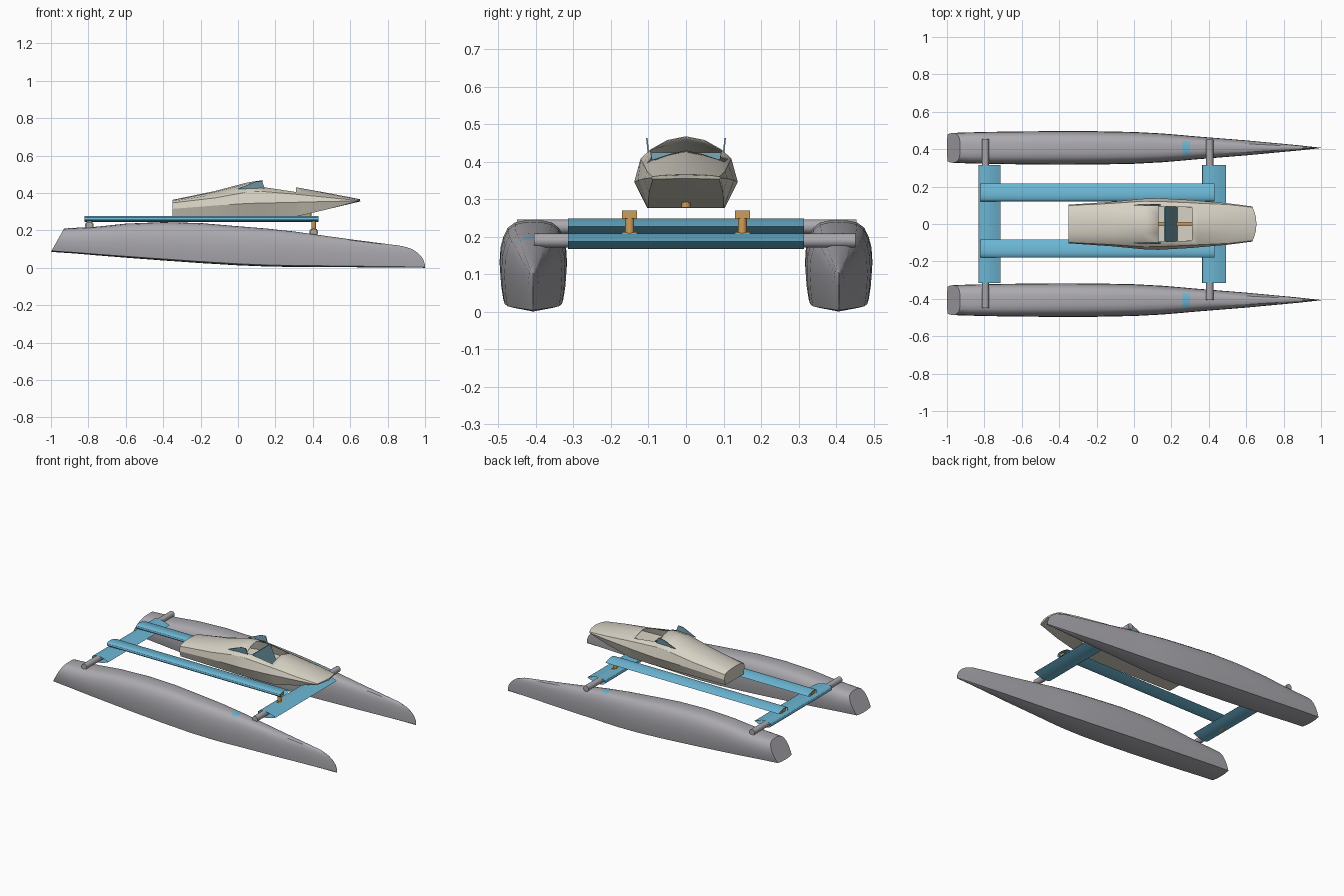
import bpy, bmesh, math

cube = bpy.data.objects.get("Cube")
if cube:
    bpy.data.objects.remove(cube, do_unlink=True)


def material(name, rgb):
    m = bpy.data.materials.new(name)
    m.use_nodes = True
    m.diffuse_color = (*rgb, 1)
    m.node_tree.nodes["Principled BSDF"].inputs["Base Color"].default_value = (*rgb, 1)
    return m


GREY = material("hull_grey", (0.41, 0.40, 0.43))
CREAM = material("pod_cream", (0.68, 0.64, 0.55))
BLUE = material("beam_blue", (0.15, 0.47, 0.66))
ORANGE = material("clamp_orange", (0.60, 0.34, 0.10))
GLASS = material("glass_blue", (0.16, 0.32, 0.39))


def finish(name, bm, mats, angle=30):
    bmesh.ops.recalc_face_normals(bm, faces=bm.faces)
    mesh = bpy.data.meshes.new(name)
    bm.to_mesh(mesh)
    bm.free()
    for m in mats:
        mesh.materials.append(m)
    ob = bpy.data.objects.new(name, mesh)
    bpy.context.collection.objects.link(ob)
    bpy.ops.object.select_all(action='DESELECT')
    ob.select_set(True)
    bpy.context.view_layer.objects.active = ob
    bpy.ops.object.shade_smooth_by_angle(angle=math.radians(angle))
    return ob


def loft(rings, caps=True):
    """Skin a row of closed rings."""
    bm = bmesh.new()
    rows = [[bm.verts.new(p) for p in ring] for ring in rings]
    n = len(rows[0])
    for a, b in zip(rows, rows[1:]):
        for i in range(n):
            j = (i + 1) % n
            bm.faces.new((a[i], a[j], b[j], b[i]))
    if caps:
        bm.faces.new(rows[0])
        bm.faces.new(rows[-1])
    return bm


def mirrored(half):
    """Close a half section that starts and ends on the centre line."""
    return half + [(x, -y, z) for x, y, z in half[-2:0:-1]]


def box(name, centre, size, mat):
    bm = bmesh.new()
    bmesh.ops.create_cube(bm, size=1)
    for v in bm.verts:
        v.co = [c + k * s for c, k, s in zip(centre, v.co, size)]
    return finish(name, bm, [mat])


def rod(name, start, end, radius, mat, sides=16):
    """Round bar along y or z, from start to end."""
    rings = []
    for p in (start, end):
        ring = []
        for i in range(sides):
            a = 2 * math.pi * i / sides
            c, s = radius * math.cos(a), radius * math.sin(a)
            if start[1] != end[1]:
                ring.append((p[0] + c, p[1], p[2] + s))
            else:
                ring.append((p[0] + c, p[1] + s, p[2]))
        rings.append(ring)
    return finish(name, loft(rings), [mat])


# Floats: x, half width, keel height, deck height
HULL = [(-1, .080, .085, .21), (-.88, .083, .077, .213), (-.75, .086, .066, .220),
        (-.6, .088, .054, .236), (-.4, .090, .039, .244), (-.2, .089, .025, .239),
        (0, .085, .013, .222), (.15, .077, .007, .210), (.26, .068, .005, .198),
        (.30, .064, .005, .194), (.45, .052, .004, .173), (.6, .040, .003, .152),
        (.75, .026, .002, .133), (.88, .014, .001, .116), (1, .001, .0, .100)]
SECTION = [(0, 0), (.5, .01), (.9, .04), (.96, .2), (1, .45), (.97, .65),
           (.89, .78), (.76, .9), (.55, .97), (.28, .995), (0, 1)]


def make_hull(name, cy):
    rings = []
    for x, w, lo, hi in HULL:
        half = []
        for fy, fz in SECTION:
            rake = .07 * fz if x == -1 else -.07 * fz ** 2.5 if x == 1 else 0
            half.append((x + rake, w * fy, lo + (hi - lo) * fz))
        rings.append([(px, py + cy, pz) for px, py, pz in mirrored(half)])
    bm = loft(rings)
    # Blue patch painted on the foredeck
    for f in bm.faces:
        c = f.calc_center_median()
        if .26 < c.x < .30 and abs(c.y - cy) < .036 and c.z > .15:
            f.material_index = 1
    finish(name, bm, [GREY, BLUE])


make_hull("left_hull", .407)
make_hull("right_hull", -.407)

# Streamlined fairings, open at both ends
FOIL = [(-.36, 0), (-.34, .4), (-.27, .75), (-.15, .95), (0, 1),
        (.2, .85), (.42, .5), (.64, 0)]
FOIL_RING = FOIL + [(u, -t) for u, t in FOIL[-2:0:-1]]


def fairing(name, along_x, ends, at, z, chord, thick):
    rings = []
    for e in ends:
        ring = []
        for u, t in FOIL_RING:
            p = at + u * chord
            ring.append((e, p, z + t * thick) if along_x else (p, e, z + t * thick))
        rings.append(ring)
    finish(name, loft(rings, caps=False), [BLUE])


fairing("fore_cross_fairing", False, (-.315, .315), .41, .188, .128, .021)
fairing("aft_cross_fairing", False, (-.315, .315), -.79, .227, .118, .021)
rod("fore_cross_tube", (.405, -.405, .19), (.405, .452, .19), .019, GREY)
rod("aft_cross_tube", (-.795, -.45, .227), (-.795, .455, .227), .019, GREY)

for side, y in (("left", .155), ("right", -.145)):
    fairing(side + "_long_fairing", True, (-.82, .43), y, .262, .097, .016)

# Clamps joining the long and cross beams
for side, y in (("left", .15), ("right", -.15)):
    for end, x, z in (("fore", .405, .19), ("aft", -.795, .227)):
        rod(f"{side}_{end}_clamp_ring", (x, y - .02, z), (x, y + .02, z), .023, ORANGE)
        rod(f"{side}_{end}_clamp_post", (x, y, z), (x, y, .262), .012, ORANGE)
        box(f"{side}_{end}_clamp_sleeve", (x, y, .259), (.03, .04, .022), ORANGE)

# Pod: x, then (half width, height) from keel to crown
POD = [
    (-.35, [(0, .278), (.092, .278), (.103, .315), (.099, .347), (.080, .356), (.045, .361), (0, .363)]),
    (-.12, [(0, .277), (.098, .277), (.119, .333), (.110, .374), (.088, .393), (.048, .406), (0, .411)]),
    (.05, [(0, .276), (.102, .276), (.135, .344), (.122, .405), (.096, .430), (.050, .448), (0, .456)]),
    (.13, [(0, .276), (.103, .276), (.138, .346), (.121, .408), (.096, .432), (.050, .458), (0, .468)]),
    (.31, [(0, .277), (.101, .277), (.128, .350), (.113, .393), (.090, .405), (.045, .420), (0, .430)]),
    (.34, [(0, .280), (.100, .280), (.125, .351), (.111, .390), (.088, .402), (.045, .417), (0, .425)]),
    (.50, [(0, .318), (.099, .318), (.111, .355), (.104, .374), (.082, .384), (.044, .392), (0, .396)]),
    (.655, [(0, .355), (.088, .354), (.094, .357), (.089, .360), (.070, .363), (.040, .365), (0, .366)]),
]
rings = []
for x, pts in POD:
    half = [(x - (2.6 * y * y if x > .6 else 0), y, z) for y, z in pts]
    rings.append(mirrored(half))
bm = loft(rings)
# Open the cockpit
hole = []
for f in bm.faces:
    c = f.calc_center_median()
    if .14 < c.x < .30 and abs(c.y) < .08 and c.z > .39:
        hole.append(f)
bmesh.ops.delete(bm, geom=hole, context='FACES')
pod = finish("cockpit_pod", bm, [CREAM], 22)
shell = pod.modifiers.new("shell", 'SOLIDIFY')
shell.thickness = .003
shell.offset = -1

# Cockpit fittings
seat = box("seat_back", (.197, 0, .352), (.006, .19, .145), GLASS)
for v in seat.data.vertices:
    v.co.x -= (v.co.z - .352) * .45
box("centre_rail", (.25, 0, .284), (.27, .02, .014), ORANGE)
rod("pod_post", (.38, 0, .278), (.38, 0, .298), .012, ORANGE)

# Side windscreens
for side, s in (("left", 1), ("right", -1)):
    outline = [(0, .422), (.095, .461), (.128, .463), (.145, .42)]
    rings = []
    for off in (0, .004):
        rings.append([(x, s * (.098 + off + (z - .42) * .1), z) for x, z in outline])
    finish(side + "_windscreen", loft(rings), [GLASS])
